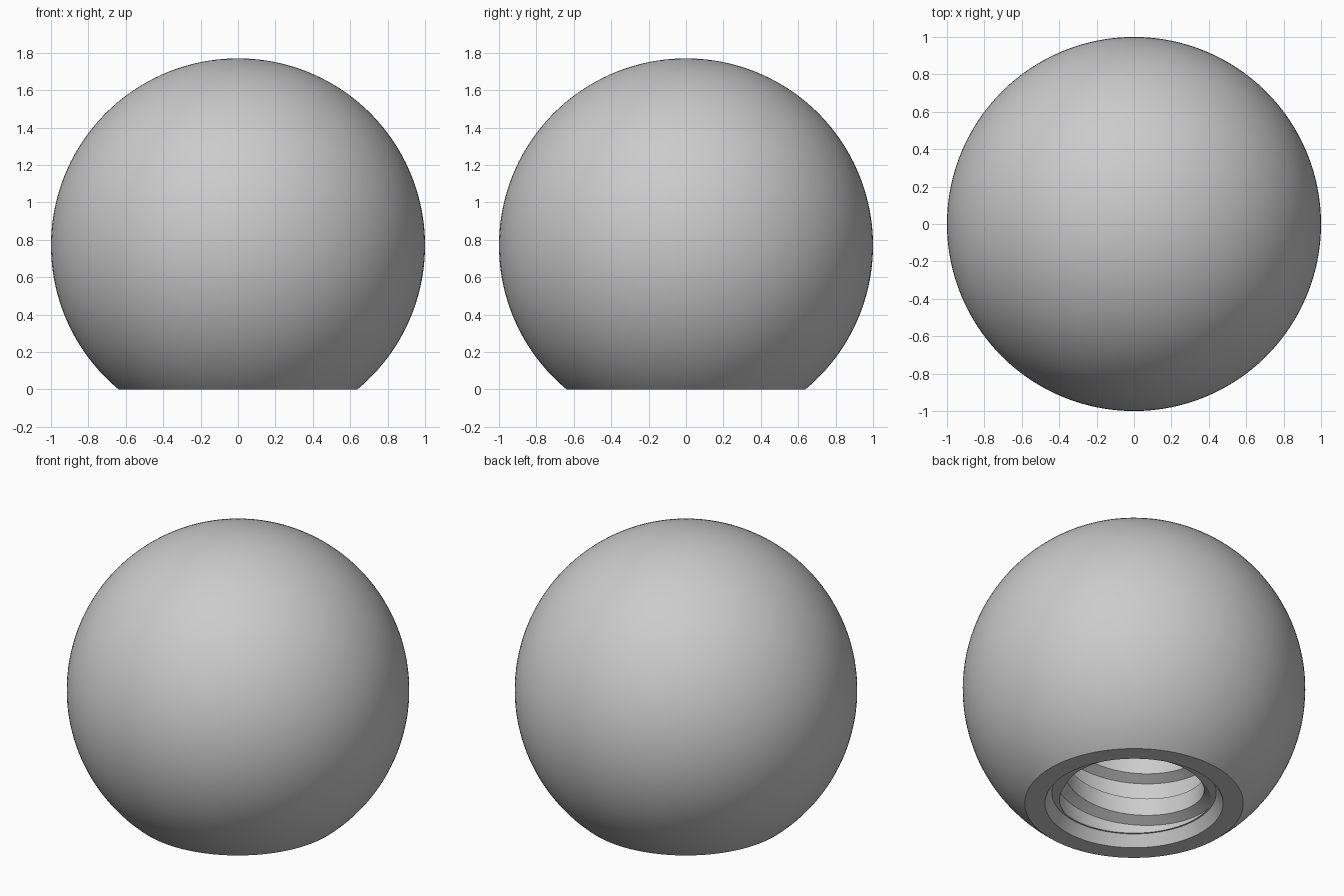
import bpy, bmesh, math

if "Cube" in bpy.data.objects:
    bpy.data.objects.remove(bpy.data.objects["Cube"])

SEG = 128            # sides around the axis
CZ = 0.77            # ball centre height
BASE_R = math.sqrt(1 - CZ * CZ)
STEP_Z, STEP_R = 0.07, 0.48      # inner end of the countersink
HOLE_Z = 0.80                    # hole depth
PITCH = 0.28
# thread section over one pitch: (fraction of pitch, radius)
THREAD = [(0.0, 0.41), (0.40, 0.41), (0.52, 0.47), (0.88, 0.47)]

grey = bpy.data.materials.new("grey")
grey.diffuse_color = (0.6, 0.6, 0.6, 1)
grey.use_nodes = True
grey.node_tree.nodes["Principled BSDF"].inputs["Base Color"].default_value = grey.diffuse_color


def finish(bm, name):
    bmesh.ops.recalc_face_normals(bm, faces=bm.faces)
    mesh = bpy.data.meshes.new(name)
    bm.to_mesh(mesh)
    bm.free()
    mesh.materials.append(grey)
    ob = bpy.data.objects.new(name, mesh)
    bpy.context.collection.objects.link(ob)
    bpy.ops.object.select_all(action='DESELECT')
    ob.select_set(True)
    bpy.context.view_layer.objects.active = ob
    bpy.ops.object.shade_smooth_by_angle(angle=math.radians(25))
    return ob


# ball with flat base, countersink and threaded hole
bm = bmesh.new()

# outer profile: countersink, flat base, then the arc up to the top
start = math.asin(-CZ)
profile = [(STEP_R, STEP_Z), (0.52, 0.0)]
for i in range(65):
    a = start + (math.pi / 2 - start) * i / 64
    profile.append((math.cos(a), CZ + math.sin(a)))
verts = [bm.verts.new((r, 0, z)) for r, z in profile]
edges = [bm.edges.new(p) for p in zip(verts, verts[1:])]
bmesh.ops.spin(bm, geom=verts + edges, cent=(0, 0, 0), axis=(0, 0, 1),
               angle=math.tau, steps=SEG, use_merge=True)
bmesh.ops.remove_doubles(bm, verts=bm.verts, dist=1e-5)

# helical thread wall, longer than the hole and trimmed at both ends
tb = bmesh.new()
grid = []
for i in range(SEG + 1):
    a = math.tau * i / SEG
    grid.append([tb.verts.new((r * math.cos(a), r * math.sin(a),
                               PITCH * (turn + f + i / SEG) - 0.02))
                 for turn in range(-2, 5) for f, r in THREAD])
for c0, c1 in zip(grid, grid[1:]):
    for k in range(len(c0) - 1):
        tb.faces.new((c0[k], c1[k], c1[k + 1], c0[k + 1]))
bmesh.ops.remove_doubles(tb, verts=tb.verts, dist=1e-4)
for z, n in ((STEP_Z, -1), (HOLE_Z, 1)):
    bmesh.ops.bisect_plane(tb, geom=tb.verts[:] + tb.edges[:] + tb.faces[:],
                           plane_co=(0, 0, z), plane_no=(0, 0, n),
                           clear_outer=True)

# flat step from the thread start out to the countersink, and the hole end
rim = [e for e in tb.edges if e.is_boundary]
low = [e for e in rim if all(abs(v.co.z - STEP_Z) < 1e-3 for v in e.verts)]
high = [e for e in rim if all(abs(v.co.z - HOLE_Z) < 1e-3 for v in e.verts)]
out = bmesh.ops.extrude_edge_only(tb, edges=low)
for v in out["geom"]:
    if isinstance(v, bmesh.types.BMVert):
        s = STEP_R / math.hypot(v.co.x, v.co.y)
        v.co.x *= s
        v.co.y *= s
out = bmesh.ops.extrude_edge_only(tb, edges=high)
for v in out["geom"]:
    if isinstance(v, bmesh.types.BMVert):
        v.co = (0, 0, HOLE_Z)
bmesh.ops.remove_doubles(tb, verts=tb.verts, dist=1e-5)

# join the wall to the ball
tmp = bpy.data.meshes.new("thread_wall")
tb.to_mesh(tmp)
tb.free()
bm.from_mesh(tmp)
bpy.data.meshes.remove(tmp)
bmesh.ops.remove_doubles(bm, verts=bm.verts, dist=1e-4)
finish(bm, "ball_knob")
